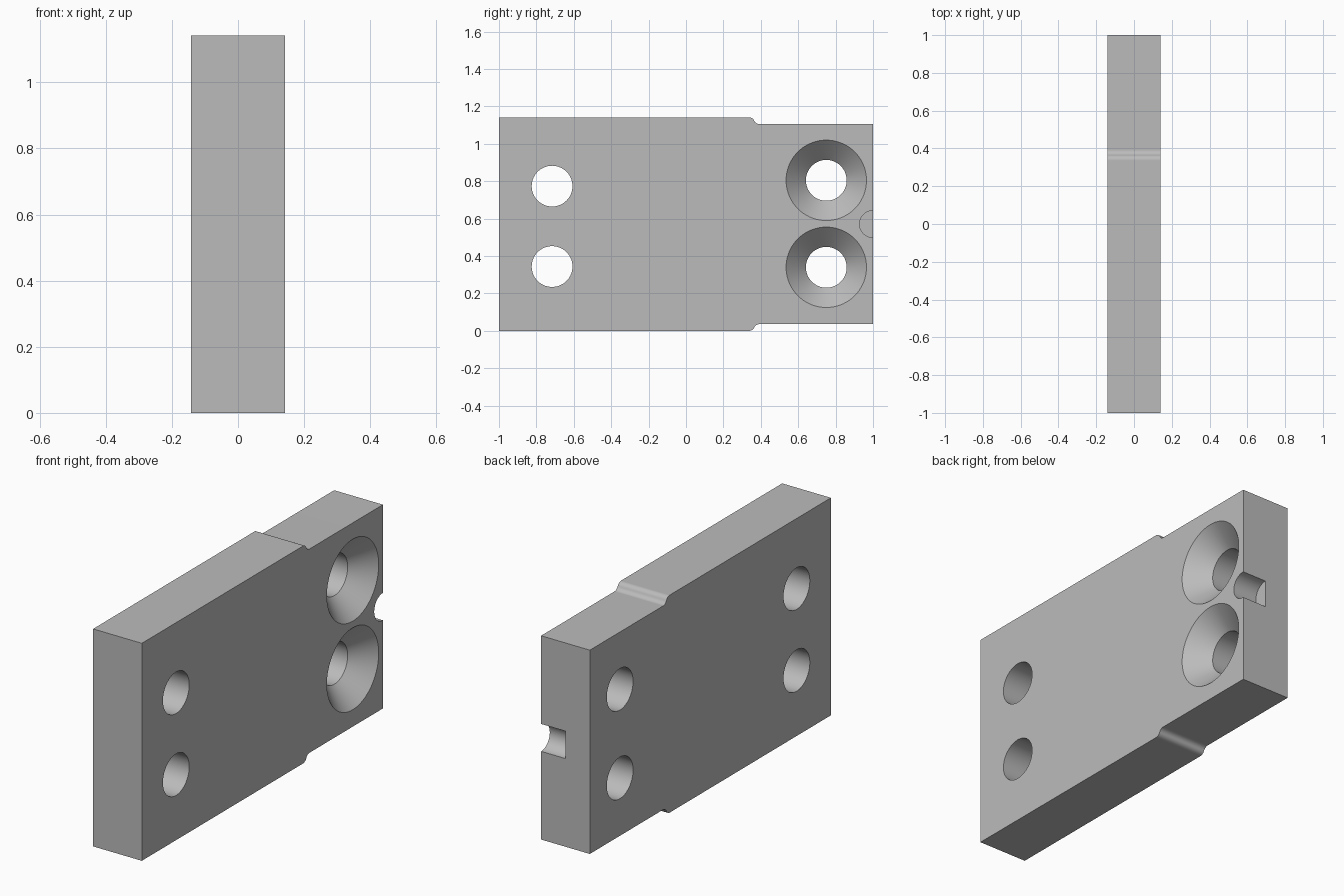
import bpy
import bmesh
from math import sin, cos, pi, radians

cube = bpy.data.objects.get("Cube")
if cube:
    bpy.data.objects.remove(cube, do_unlink=True)

HALF = 0.1415      # half thickness
HEIGHT = 1.142
STEP = 0.036       # how far the tail is stepped in at top and bottom
MID = HEIGHT / 2

grey = bpy.data.materials.new("plain grey")
grey.use_nodes = True
colour = (0.5, 0.5, 0.5, 1)
grey.diffuse_color = colour
grey.node_tree.nodes["Principled BSDF"].inputs["Base Color"].default_value = colour


def make_object(name, bm):
    bmesh.ops.recalc_face_normals(bm, faces=bm.faces)
    mesh = bpy.data.meshes.new(name)
    bm.to_mesh(mesh)
    bm.free()
    mesh.materials.append(grey)
    obj = bpy.data.objects.new(name, mesh)
    bpy.context.collection.objects.link(obj)
    return obj


def lathe_cutter(name, y, z, profile, sides=72):
    """Closed solid round the x axis from (x, radius) pairs."""
    bm = bmesh.new()
    rings = [[bm.verts.new((x, y + r * cos(2 * pi * i / sides), z + r * sin(2 * pi * i / sides)))
              for i in range(sides)] for x, r in profile]
    for a, b in zip(rings, rings[1:]):
        for i in range(sides):
            j = (i + 1) % sides
            bm.faces.new((a[i], a[j], b[j], b[i]))
    bm.faces.new(rings[0])
    bm.faces.new(rings[-1])
    obj = make_object(name, bm)
    obj.hide_render = True
    return obj


# Upper outline: straight edge, S-shaped step, straight tail
r, turn, n, start = 0.03, radians(66.4), 8, 0.337
end = start + 2 * r * sin(turn)
upper = [(-1, HEIGHT)]
upper += [(start + r * sin(turn * i / n), HEIGHT - r * (1 - cos(turn * i / n))) for i in range(n + 1)]
upper += [(end - r * sin(turn * i / n), HEIGHT - STEP + r * (1 - cos(turn * i / n)))
          for i in range(n - 1, -1, -1)]
upper.append((1, HEIGHT - STEP))
outline = upper + [(y, HEIGHT - z) for y, z in reversed(upper)]

# Plate body
bm = bmesh.new()
face = bm.faces.new([bm.verts.new((-HALF, y, z)) for y, z in outline])
out = bmesh.ops.extrude_face_region(bm, geom=[face])
moved = [g for g in out["geom"] if isinstance(g, bmesh.types.BMVert)]
bmesh.ops.translate(bm, verts=moved, vec=(2 * HALF, 0, 0))
plate = make_object("mounting_plate", bm)

# Plain holes, countersunk holes and the half-round end notch
BORE, SINK, OVER = 0.109, 0.215, 0.05
plain = [(-HALF - OVER, BORE), (HALF + OVER, BORE)]
sunk = [(-HALF - OVER, BORE), (HALF - (SINK - BORE), BORE), (HALF + OVER, SINK + OVER)]
cutters = [lathe_cutter("plain_hole_cutter", -0.716, z, plain) for z in (0.344, 0.774)]
cutters += [lathe_cutter("countersink_cutter", 0.75, z, sunk) for z in (0.34, 0.805)]
cutters.append(lathe_cutter("notch_cutter", 1.0, MID, [(0, 0.072), (HALF + OVER, 0.072)]))

bpy.ops.object.select_all(action="DESELECT")
bpy.context.view_layer.objects.active = plate
plate.select_set(True)
for cutter in cutters:
    mod = plate.modifiers.new("cut", "BOOLEAN")
    mod.operation = "DIFFERENCE"
    mod.solver = "EXACT"
    mod.object = cutter
    bpy.ops.object.modifier_apply(modifier=mod.name)
for cutter in cutters:
    bpy.data.objects.remove(cutter, do_unlink=True)

# Smooth bores and step curves, crisp edges, flat large faces
bpy.ops.object.shade_smooth_by_angle(angle=radians(30))
weighted = plate.modifiers.new("weighted_normals", "WEIGHTED_NORMAL")
weighted.keep_sharp = True
